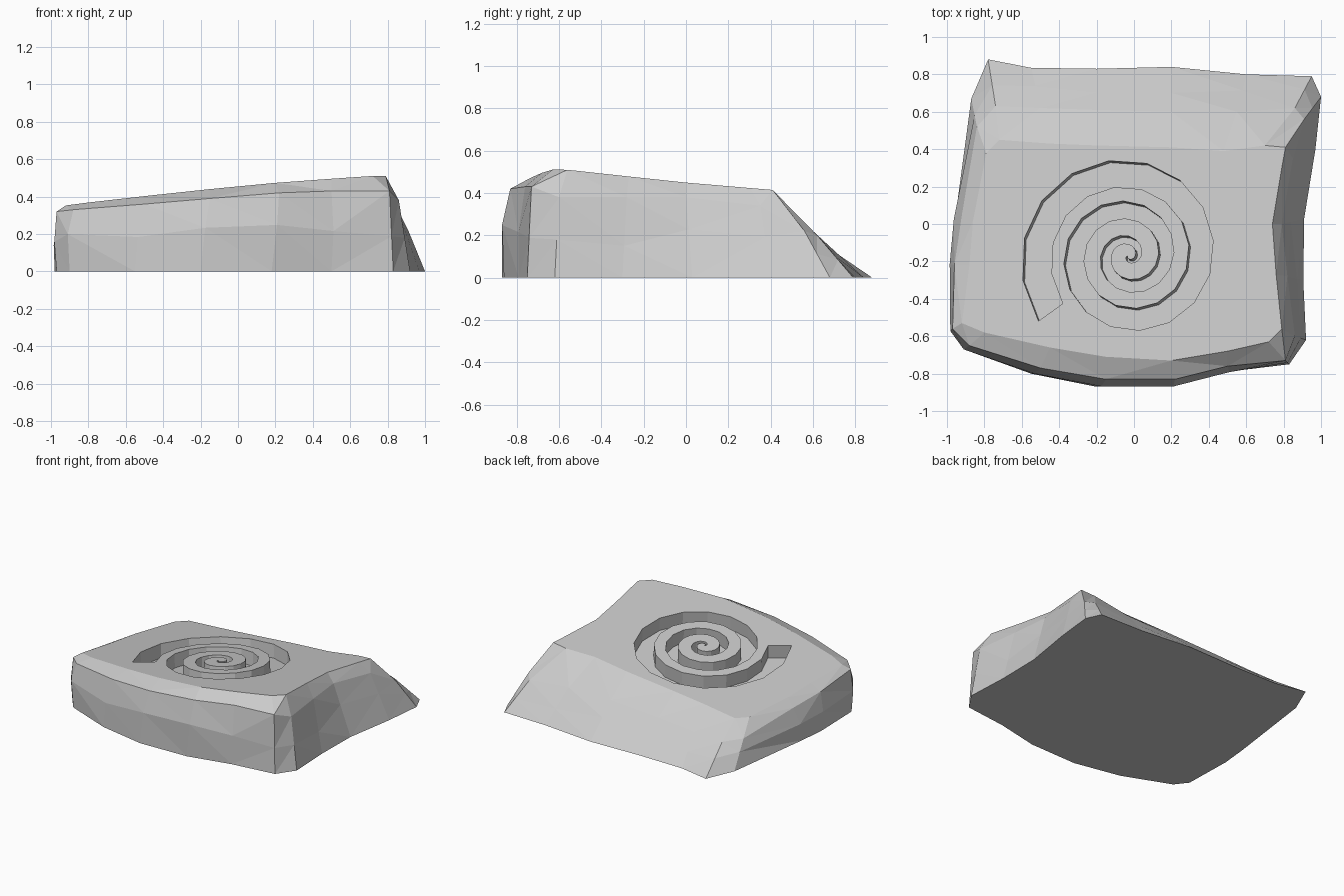
import bpy, bmesh, math, random
from mathutils import Vector

if "Cube" in bpy.data.objects:
    bpy.data.objects.remove(bpy.data.objects["Cube"])

random.seed(4)

# Tilted plane of the rock's carved top
def top_point(x, y, h=0.0):
    n = Vector((-0.09, 0.10, 1)).normalized()
    return Vector((x, y, 0.3825 + 0.09 * x - 0.10 * y)) + n * h

def make_object(name, bm):
    bmesh.ops.recalc_face_normals(bm, faces=bm.faces)
    mesh = bpy.data.meshes.new(name)
    bm.to_mesh(mesh)
    bm.free()
    ob = bpy.data.objects.new(name, mesh)
    bpy.context.collection.objects.link(ob)
    return ob

# Rock stations: base x, y / shoulder x, y, z / top edge x, y
stations = [
    (.83, -.75, .81, -.73, .43, .72, -.63), (.92, -.62, .86, -.60, .38, .79, -.56),
    (.905, -.3, .82, -.28, .38, .76, -.27), (.91, .03, .79, .00, .38, .74, .00),
    (.97, .40, .85, .35, .34, .79, .30), (1.0, .68, .91, .56, .22, .81, .41),
    (.95, .79, .86, .62, .20, .70, .42), (.60, .80, .55, .60, .22, .48, .39),
    (.20, .84, .20, .60, .22, .20, .41), (-.20, .83, -.20, .61, .20, -.20, .42),
    (-.55, .835, -.50, .62, .18, -.45, .43), (-.78, .88, -.74, .63, .17, -.72, .45),
    (-.87, .67, -.84, .52, .18, -.79, .38), (-.96, .0, -.92, .05, .25, -.86, .02),
    (-.98, -.2, -.96, -.22, .28, -.88, -.22), (-.97, -.57, -.97, -.56, .32, -.92, -.53),
    (-.90, -.66, -.88, -.65, .33, -.80, -.58), (-.55, -.80, -.50, -.77, .36, -.45, -.66),
    (-.20, -.87, -.15, -.83, .39, -.15, -.71), (.18, -.86, .22, -.83, .42, .20, -.73),
    (.50, -.79, .50, -.76, .43, .50, -.68),
]

# Rock body: four stacked rings with chipped, faceted sides
bm = bmesh.new()
rings = [[], [], [], []]
for bx, by, sx, sy, sz, tx, ty in stations:
    base, shoulder = Vector((bx, by, 0)), Vector((sx, sy, sz))
    mid = base.lerp(shoulder, random.uniform(.38, .62))
    push = 0.025 if sz > 0.24 and bx < 0.6 else 0.0
    mid += Vector((bx, by, 0)).normalized() * push * random.uniform(.5, 1.2)
    for ring, p in zip(rings, (base, mid, shoulder, top_point(tx, ty))):
        ring.append(bm.verts.new(p))
sides = []
count = len(stations)
for lo, hi in zip(rings, rings[1:]):
    for i in range(count):
        j = (i + 1) % count
        sides.append(bm.faces.new((lo[i], lo[j], hi[j], hi[i])))
bm.faces.new(rings[0][::-1])
bm.faces.new(rings[3])
bmesh.ops.triangulate(bm, faces=sides, quad_method='BEAUTY')
rock = make_object("carved_rock", bm)

# Spiral groove cutter: tapering strip, extruded along the top's normal
bm = bmesh.new()
steps = 48
rows = []
for k in range(steps + 1):
    t = -0.10 + 3.05 * k / steps
    u = 1 - t / 3.1
    a = math.pi - 2 * math.pi * t
    outer = 0.57 * u ** 1.3
    row = []
    for r in (outer, outer - 0.155 * u):
        x, y = -0.03 + r * math.cos(a), -0.17 + r * math.sin(a)
        row += [bm.verts.new(top_point(x, y, h)) for h in (-0.10, 0.05)]
    rows.append(row)
for (a0, a1, b0, b1), (c0, c1, d0, d1) in zip(rows, rows[1:]):
    for f in ((a0, b0, d0, c0), (a1, c1, d1, b1), (a0, c0, c1, a1), (b0, b1, d1, d0)):
        bm.faces.new(f)
for a0, a1, b0, b1 in (rows[0], rows[-1]):
    bm.faces.new((a0, a1, b1, b0))
cutter = make_object("spiral_cutter", bm)
cutter.hide_render = True

# Carve the groove
mod = rock.modifiers.new("groove", 'BOOLEAN')
mod.operation = 'DIFFERENCE'
mod.solver = 'EXACT'
mod.object = cutter
bpy.context.view_layer.objects.active = rock
bpy.ops.object.modifier_apply(modifier=mod.name)
bpy.data.objects.remove(cutter)
